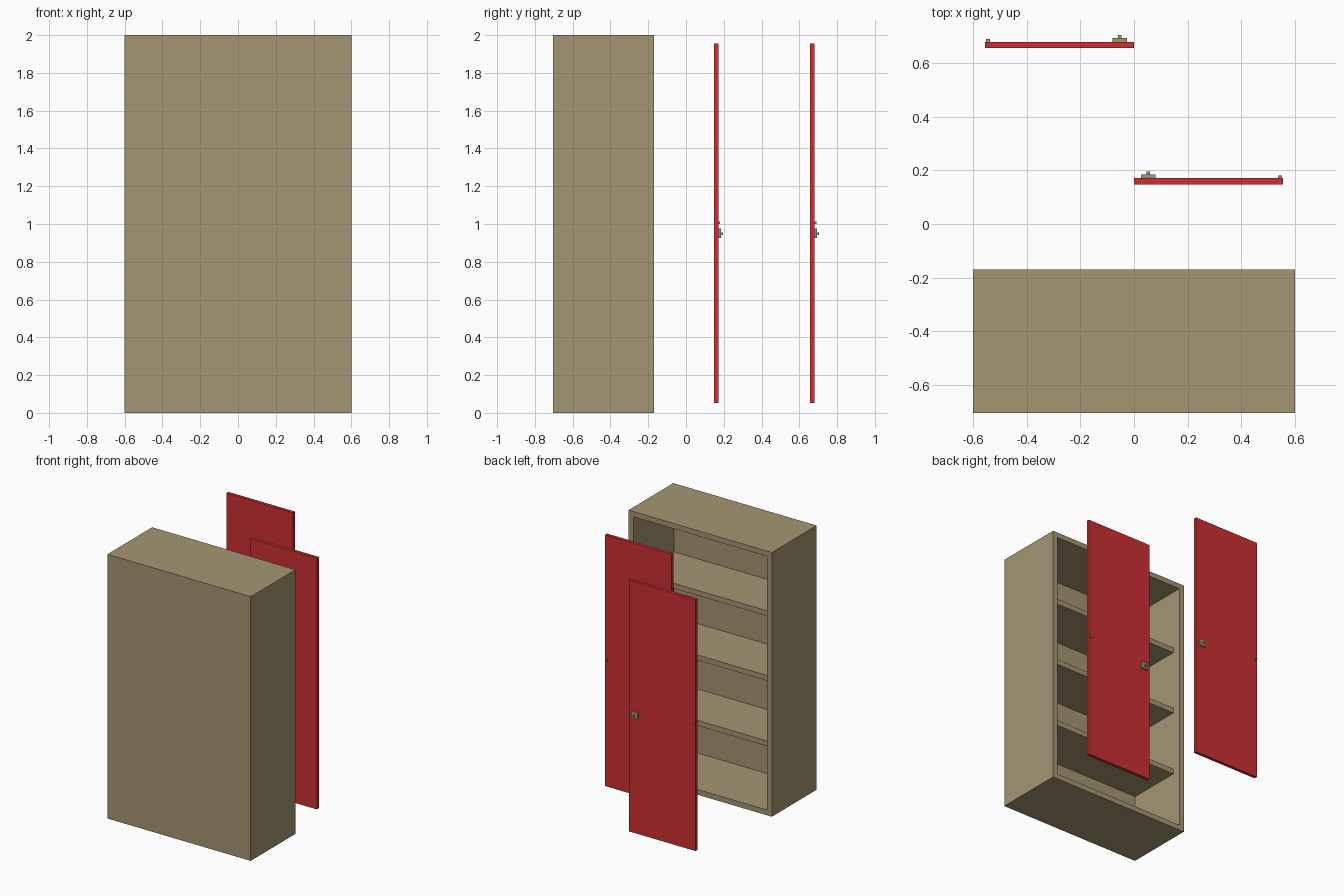
import bpy, bmesh
from mathutils import Vector

if "Cube" in bpy.data.objects:
    bpy.data.objects.remove(bpy.data.objects["Cube"])


def material(name, rgb):
    m = bpy.data.materials.new(name)
    m.diffuse_color = (*rgb, 1.0)
    m.use_nodes = True
    m.node_tree.nodes["Principled BSDF"].inputs["Base Color"].default_value = m.diffuse_color
    return m


TAN = material("tan", (0.376, 0.305, 0.171))
RED = material("red", (0.604, 0.028, 0.032))


def finish(bm, name, mat):
    mesh = bpy.data.meshes.new(name)
    bm.to_mesh(mesh)
    bm.free()
    mesh.materials.append(mat)
    obj = bpy.data.objects.new(name, mesh)
    bpy.context.collection.objects.link(obj)
    return obj


def box_mesh(lo, hi):
    bm = bmesh.new()
    bmesh.ops.create_cube(bm, size=1)
    lo, hi = Vector(lo), Vector(hi)
    for v in bm.verts:
        v.co = (lo + hi) / 2 + v.co * (hi - lo)
    return bm


def box(name, lo, hi, mat):
    return finish(box_mesh(lo, hi), name, mat)


WALL = 0.04
BACK_Y = -0.655      # inner face of the closed wall
OPEN_Y = -0.17       # plane of the open side

# Cabinet shell: one block, its open side inset and pushed inwards
bm = box_mesh((-0.6, -0.705, 0), (0.6, OPEN_Y, 2))
bm.normal_update()
opening = max(bm.faces, key=lambda f: f.normal.y)
bmesh.ops.inset_region(bm, faces=[opening], thickness=WALL, use_even_offset=True)
new = bmesh.ops.extrude_face_region(bm, geom=[opening])["geom"]
if opening.is_valid:
    bmesh.ops.delete(bm, geom=[opening], context="FACES")
for v in new:
    if isinstance(v, bmesh.types.BMVert):
        v.co.y = BACK_Y
bmesh.ops.recalc_face_normals(bm, faces=bm.faces)
finish(bm, "cabinet_shell", TAN)

# Shelves, set back from the opening
for top in (1.51, 1.02, 0.525):
    box("shelf", (-0.6 + WALL, BACK_Y, top - 0.04), (0.6 - WALL, -0.237, top), TAN)

# Separated doors, each with a lock plate, a lock knob and an edge peg
for side, y in ((-1, 0.656), (1, 0.147)):
    face = y + 0.024

    def part(name, x0, x1, y0, y1, z0, z1, mat):
        xs = sorted((side * x0, side * x1))
        box(name, (xs[0], y0, z0), (xs[1], y1, z1), mat)

    part("door", 0, 0.557, y, face, 0.053, 1.955, RED)
    part("lock_plate", 0.026, 0.08, face, face + 0.014, 0.926, 0.976, TAN)
    part("lock_knob", 0.047, 0.059, face + 0.014, face + 0.025, 0.941, 0.955, TAN)
    part("edge_peg", 0.537, 0.553, face, face + 0.01, 1.0, 1.014, TAN)
